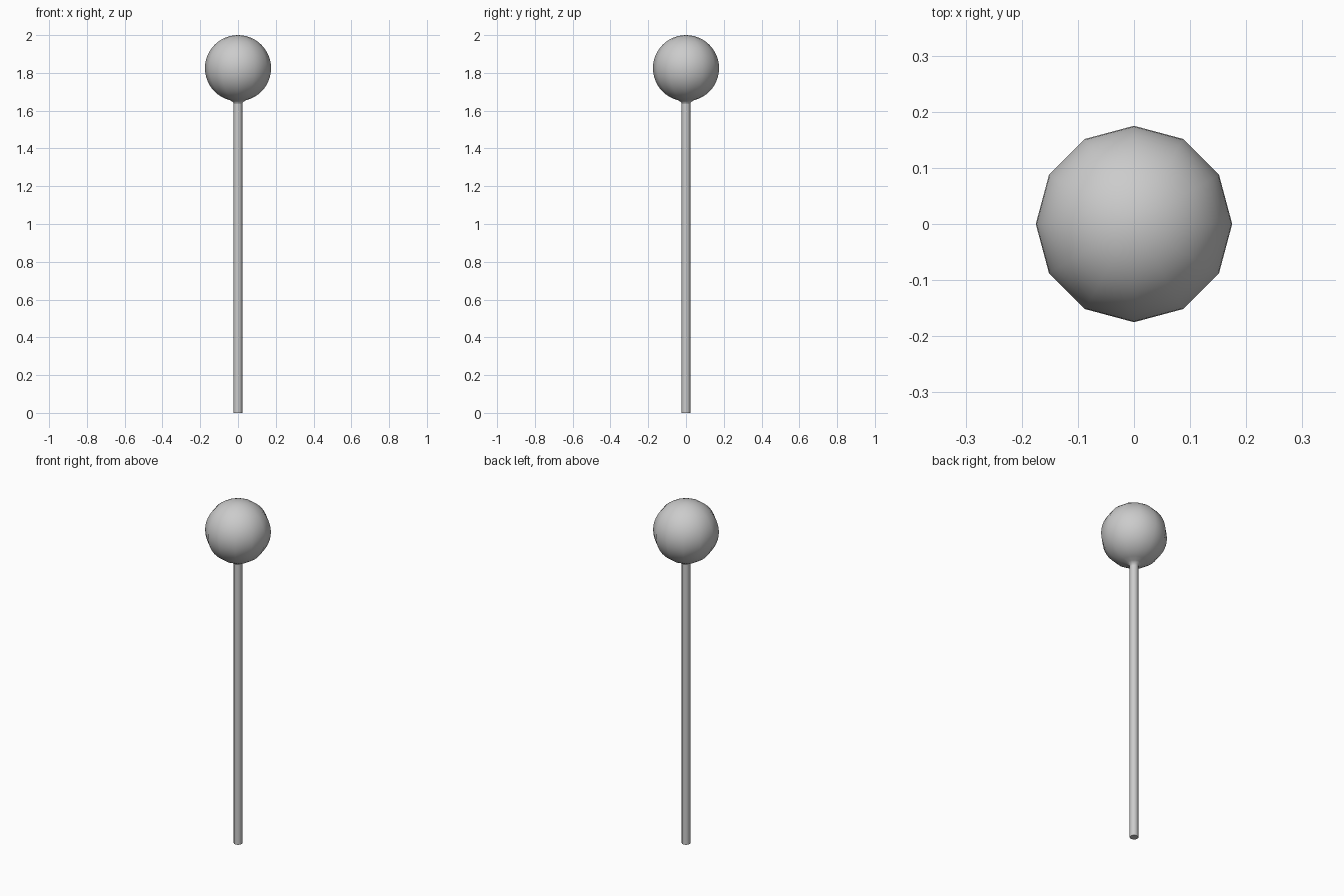
import bpy, bmesh, math

if "Cube" in bpy.data.objects:
    bpy.data.objects.remove(bpy.data.objects["Cube"])

SIDES = 12


def lathe(name, profile, angle):
    """Revolve (radius, z) points around z; radius 0 makes a pole."""
    bm = bmesh.new()
    rings = []
    for r, z in profile:
        n = 1 if r == 0 else SIDES
        rings.append([bm.verts.new((r * math.cos(2 * math.pi * i / SIDES),
                                    r * math.sin(2 * math.pi * i / SIDES), z))
                      for i in range(n)])
    for a, b in zip(rings, rings[1:]):
        for i in range(SIDES):
            j = (i + 1) % SIDES
            if len(a) == 1:
                bm.faces.new((a[0], b[j], b[i]))
            elif len(b) == 1:
                bm.faces.new((a[i], a[j], b[0]))
            else:
                bm.faces.new((a[i], a[j], b[j], b[i]))
    bmesh.ops.recalc_face_normals(bm, faces=bm.faces)
    mesh = bpy.data.meshes.new(name)
    bm.to_mesh(mesh)
    bm.free()
    obj = bpy.data.objects.new(name, mesh)
    bpy.context.collection.objects.link(obj)
    bpy.ops.object.select_all(action='DESELECT')
    bpy.context.view_layer.objects.active = obj
    obj.select_set(True)
    bpy.ops.object.shade_smooth_by_angle(angle=math.radians(angle))
    return obj


STICK_R, HEAD_R, HEAD_Z = 0.023, 0.175, 1.825

# Thin straight stick, closed at the foot
lathe("stick", [(0, 0), (STICK_R, 0), (STICK_R, 1.635)], 40)

# Round head with a small flared neck where it meets the stick
head = [(STICK_R, 1.635), (0.026, 1.645)]
steps = 24
for k in range(3, steps):
    t = math.pi * k / steps
    head.append((HEAD_R * math.sin(t), HEAD_Z - HEAD_R * math.cos(t)))
head.insert(2, (0.040, 1.654))
head.append((0, HEAD_Z + HEAD_R))
lathe("head", head, 75)
